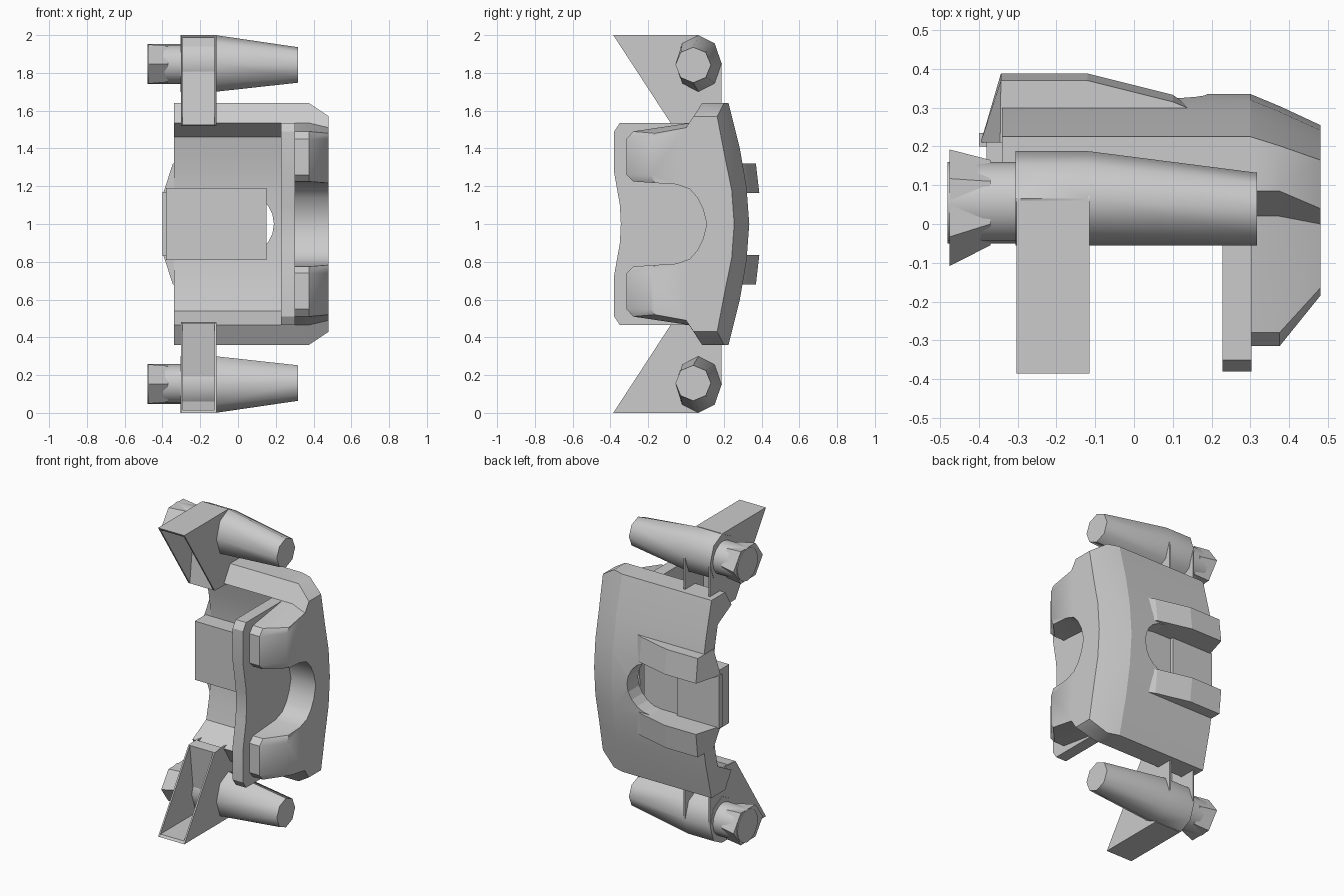
import bpy, bmesh, math

if "Cube" in bpy.data.objects:
    bpy.data.objects.remove(bpy.data.objects["Cube"])

def loft(name, rings, smooth=None):
    """Skin a list of equal-length closed rings and cap both ends."""
    bm = bmesh.new()
    vs = [[bm.verts.new(p) for p in r] for r in rings]
    n = len(rings[0])
    for a, b in zip(vs, vs[1:]):
        for i in range(n):
            j = (i + 1) % n
            bm.faces.new((a[i], a[j], b[j], b[i]))
    bm.faces.new(vs[0])
    bm.faces.new(vs[-1])
    bmesh.ops.recalc_face_normals(bm, faces=bm.faces)
    me = bpy.data.meshes.new(name)
    bm.to_mesh(me)
    bm.free()
    ob = bpy.data.objects.new(name, me)
    bpy.context.collection.objects.link(ob)
    if smooth:
        bpy.ops.object.select_all(action='DESELECT')
        bpy.context.view_layer.objects.active = ob
        ob.select_set(True)
        bpy.ops.object.shade_smooth_by_angle(angle=math.radians(smooth))
    return ob

def at_x(x, prof):
    return [(x, y, z) for y, z in prof]

def full(half):
    """Mirror a half profile (first and last points on z = 1) about z = 1."""
    return half + [(y, 2 - z) for y, z in half[-2:0:-1]]

def circle(x, cy, cz, ry, rz, n):
    return [(x, cy + ry * math.cos(2 * math.pi * i / n),
             cz + rz * math.sin(2 * math.pi * i / n)) for i in range(n)]

# Outer arc of the body, at full size and at the bevelled outboard face
outer = [(.225, 1.64), (.285, 1.4), (.32, 1.2), (.335, 1.0)]
outer_end = [(.165, 1.57), (.205, 1.36), (.242, 1.18), (.255, 1.0)]
outer_mid = [(a[0] + (b[0] - a[0]) * .39, a[1]) for a, b in zip(outer, outer_end)]

# Two-finger outboard claw with U-shaped cutout
u_cut = [(.11, 1.0), (.09, 1.08), (.06, 1.14), (.02, 1.185), (-.05, 1.21)]
tips = [(-.28, 1.225), (-.315, 1.26), (-.315, 1.45), (-.28, 1.49), (.02, 1.535), (.085, 1.64)]
tips_end = [(-.165, 1.217), (-.185, 1.26), (-.185, 1.45), (-.165, 1.48), (.0, 1.51), (.04, 1.57)]
loft("caliper_claw", [at_x(.30, full(u_cut + tips + outer)),
                      at_x(.375, full(u_cut + tips + outer_mid)),
                      at_x(.48, full(u_cut + tips_end + outer_end))], 40)

# Curved bridge with a round-ended window
inner = [(.22, 1.0), (.21, 1.2), (.185, 1.35), (.16, 1.46), (.02, 1.535), (.085, 1.64)]
bridge = loft("caliper_bridge", [at_x(x, full(inner + outer)) for x in (-.34, .30)], 30)
slot = [(-.6, -.165), (.03, -.165)]
slot += [(.03 + .16 * math.cos(t), .165 * math.sin(t))
         for t in [math.pi * (i / 10 - .5) for i in range(1, 10)]]
slot += [(.03, .165), (-.6, .165)]
cutter = loft("window_cutter", [[(x, y, 1 + z) for x, z in slot] for y in (-.1, .6)])
cutter.hide_render = True
cutter.hide_viewport = True
cut = bridge.modifiers.new("window", 'BOOLEAN')
cut.operation = 'DIFFERENCE'
cut.solver = 'EXACT'
cut.object = cutter

# Central block seen through the window
block = ((.1, .81), (.215, .81), (.215, 1.19), (.1, 1.19))
loft("inner_block", [at_x(x, block) for x in (-.38, .15)])
loft("inner_block_lip", [[(x, y, z) for x, y in ((-.4, .2), (-.4, .235), (-.1, .235), (-.1, .2))]
                         for z in (.83, 1.17)])

# Brake pad backing plate
plate = [(-.345, 1.0), (-.35, 1.1), (-.38, 1.27), (-.38, 1.49), (-.35, 1.535),
         (.02, 1.535), (.13, 1.45), (.15, 1.0)]
loft("pad_plate", [at_x(x, full(plate)) for x in (.228, .303)], 30)

# Parts repeated above and below the middle
for s, tag in ((1, "upper"), (-1, "lower")):
    def side(ring):
        return [(x, y, 1 + s * (z - 1)) for x, y, z in ring]

    # Tapering rib beside the window
    def rib(z, x_end, top):
        return side([(x_end, .21, z), (-.343, top, z), (-.12, top, z),
                     (.10, top - .055, z), (.16, .29, z), (.08, .22, z)])
    loft(tag + "_rib", [rib(1.165, -.395, .388), rib(1.32, -.345, .37)])

    # Slide pin housing, tapering outboard
    loft(tag + "_pin_housing", [side(circle(-.305, .066, 1.85, .122, .15, 8)),
                                side(circle(-.12, .066, 1.85, .122, .15, 8)),
                                side(circle(.317, .038, 1.842, .094, .094, 8))], 50)

    # Slide pin with a collar at its end
    loft(tag + "_pin", [side(circle(x, .055, 1.847, .105, .105, 16)) for x in (-.48, -.25)], 30)
    loft(tag + "_pin_collar", [side(circle(-.475, .042, 1.847, .15, .12, 6)),
                               side(circle(-.37, .055, 1.847, .11, .11, 6))])

    # Mounting ear: thin shelf, back wall and two triangular gussets
    gusset = [(-.385, 2.0), (.066, 2.0), (.14, 1.955), (.188, 1.85), (.188, 1.56),
              (.05, 1.52), (-.075, 1.525)]
    for label, x in (("inner", -.303), ("outer", -.125)):
        loft(f"{tag}_{label}_gusset", [side(at_x(x + d, gusset)) for d in (0, .01)])
    shelf = [(-.385, 2.0), (.06, 2.0), (.06, 1.985), (-.375, 1.985)]
    wall = [(-.02, 1.99), (.0, 1.99), (.0, 1.52), (-.075, 1.525)]
    for label, prof in (("shelf", shelf), ("wall", wall)):
        loft(f"{tag}_ear_{label}", [side(at_x(x, prof)) for x in (-.30, -.118)])
